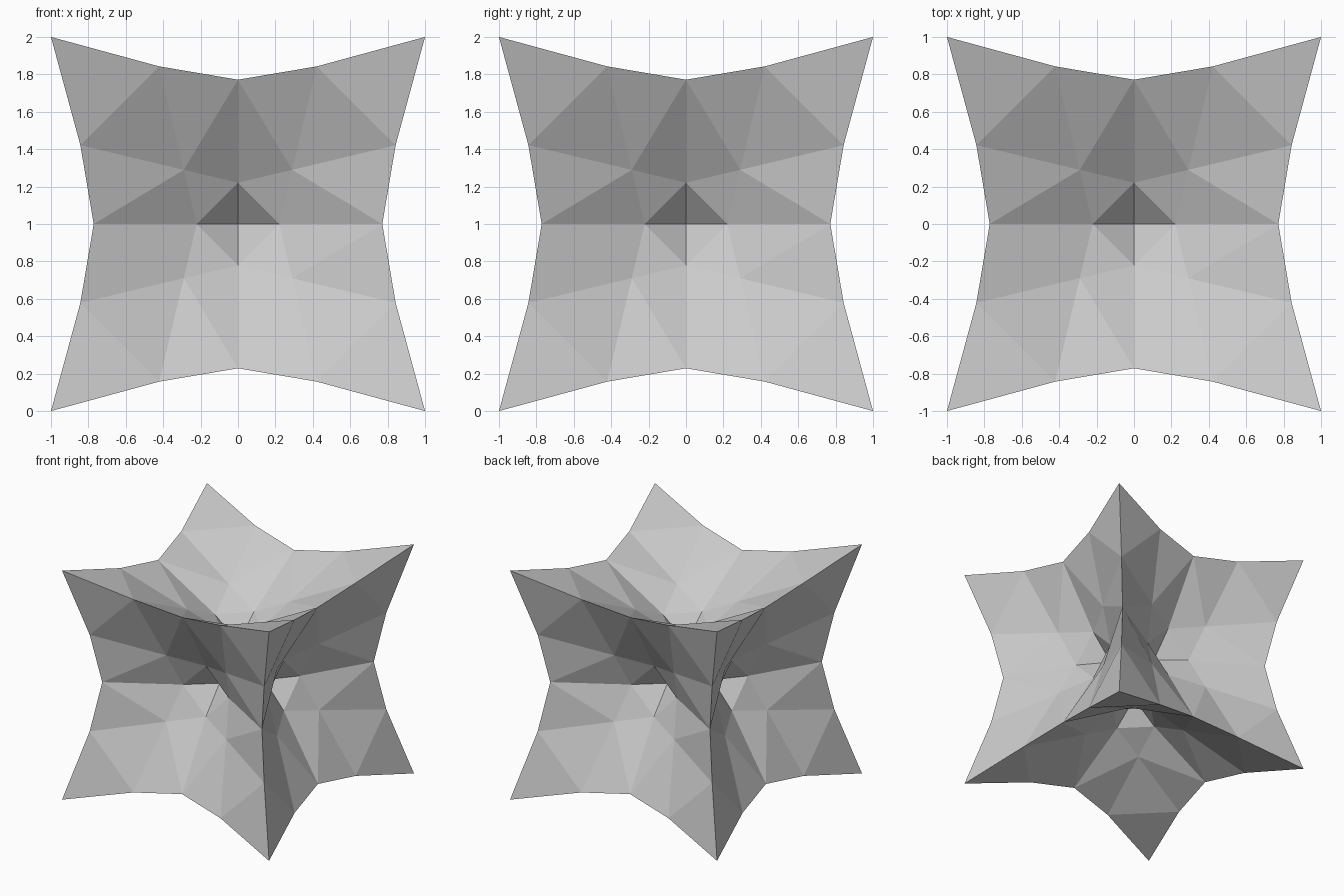
import bpy, bmesh
from math import sqrt

if "Cube" in bpy.data.objects:
    bpy.data.objects.remove(bpy.data.objects["Cube"])

# Cube cut into a 4 x 4 grid on every side
bm = bmesh.new()
bmesh.ops.create_cube(bm, size=2)
bmesh.ops.subdivide_edges(bm, edges=bm.edges[:], cuts=3, use_grid_fill=True)

# Inverse spherical cast: corners stay as spikes, face centres sink inward
PULL = 0.873
for v in bm.verts:
    v.co *= (1 - PULL / v.co.length) / (1 - PULL / sqrt(3))
    v.co.z += 1

# Flat facets, split along the short diagonals
bmesh.ops.triangulate(bm, faces=bm.faces[:], quad_method='SHORT_EDGE')
bmesh.ops.recalc_face_normals(bm, faces=bm.faces[:])

mesh = bpy.data.meshes.new("spiked_cube")
bm.to_mesh(mesh)
bm.free()
bpy.context.collection.objects.link(bpy.data.objects.new("spiked_cube", mesh))
